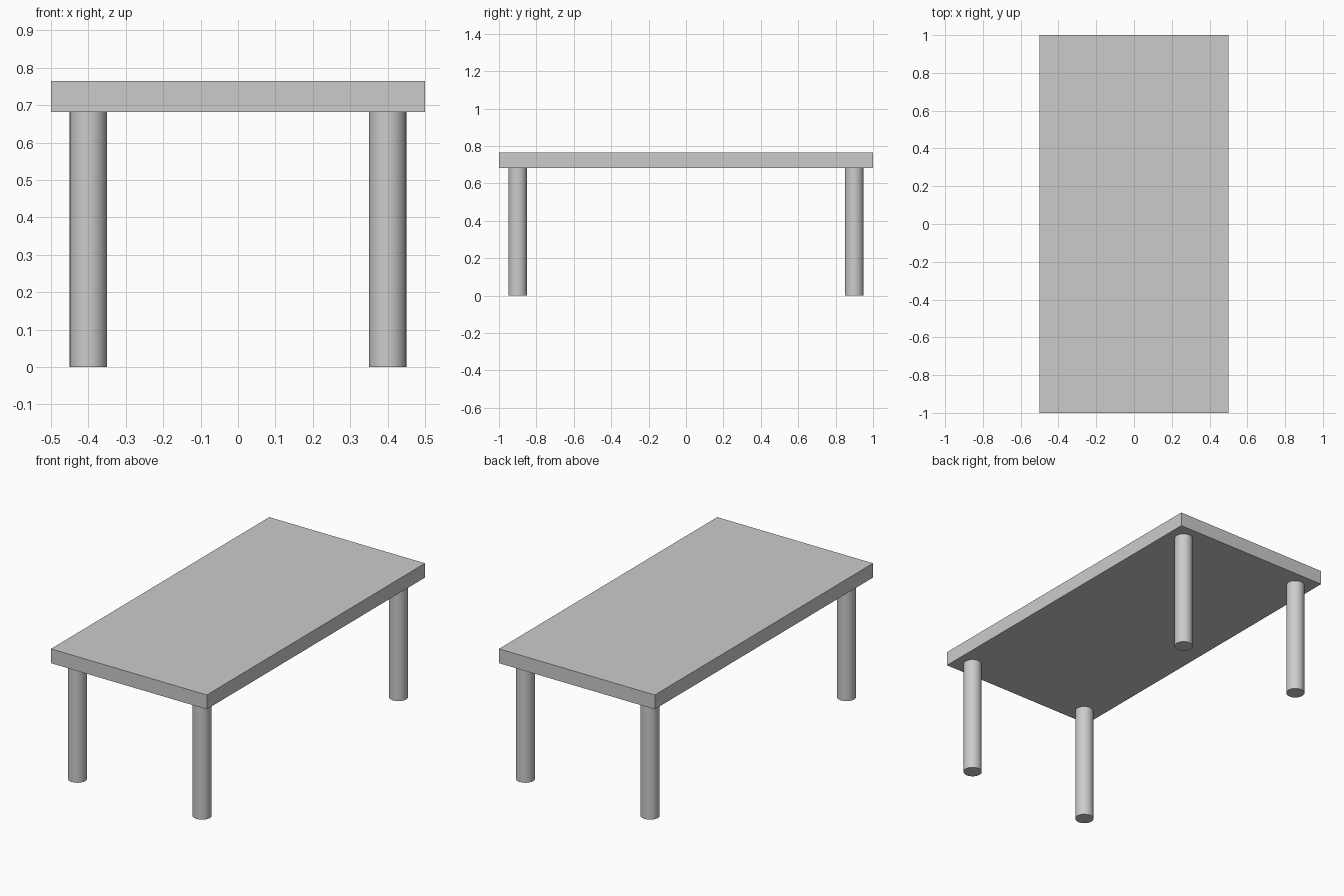
import bpy, math

cube = bpy.data.objects.get("Cube")
if cube:
    bpy.data.objects.remove(cube, do_unlink=True)

WIDTH, LENGTH = 1.0, 2.0
HEIGHT, LEG_HEIGHT = 0.765, 0.682
LEG_RADIUS, LEG_X, LEG_Y = 0.05, 0.4, 0.9

# Single plain grey finish
grey = bpy.data.materials.new("plain_grey")
grey.use_nodes = True
colour = (0.6, 0.6, 0.6, 1)
grey.diffuse_color = colour
grey.node_tree.nodes["Principled BSDF"].inputs["Base Color"].default_value = colour


def finish(name):
    obj = bpy.context.object
    obj.name = obj.data.name = name
    obj.data.materials.append(grey)
    return obj


# Table top slab
thickness = HEIGHT - LEG_HEIGHT
bpy.ops.mesh.primitive_cube_add(size=1, location=(0, 0, LEG_HEIGHT + thickness / 2))
top = finish("table_top")
top.scale = (WIDTH, LENGTH, thickness)
bpy.ops.object.transform_apply(location=False, rotation=False, scale=True)

# Four round legs, one near each corner
for end, sy in (("front", -1), ("back", 1)):
    for side, sx in (("left", 1), ("right", -1)):
        bpy.ops.mesh.primitive_cylinder_add(
            vertices=32, radius=LEG_RADIUS, depth=LEG_HEIGHT,
            location=(sx * LEG_X, sy * LEG_Y, LEG_HEIGHT / 2))
        finish(f"{end}_{side}_leg")
        bpy.ops.object.shade_smooth_by_angle(angle=math.radians(30))
